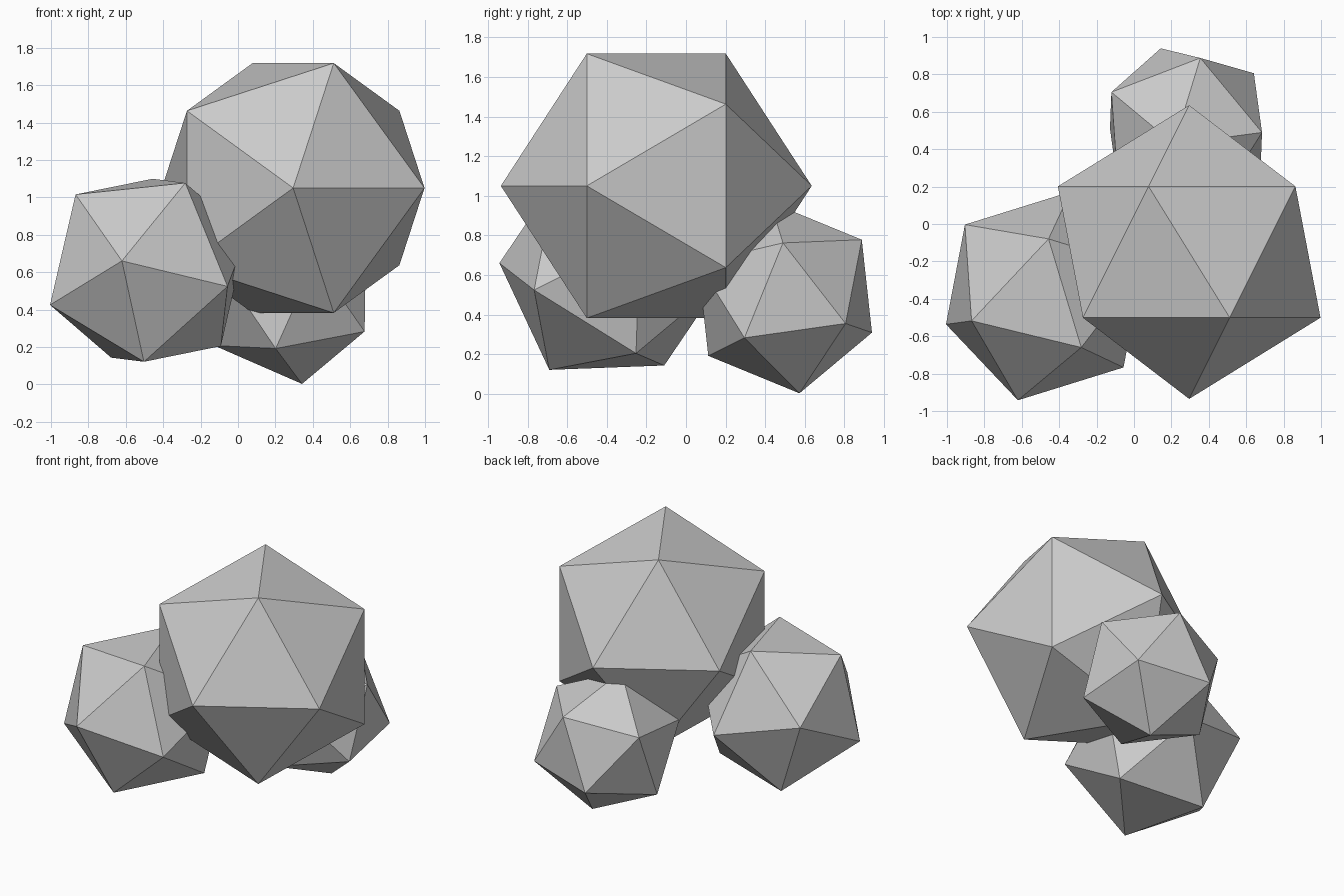
import bpy
from mathutils import Vector, Matrix

if "Cube" in bpy.data.objects:
    bpy.data.objects.remove(bpy.data.objects["Cube"])


def boulder(name, centre, radius, pole, neighbour):
    """Icosahedron aimed so one corner points along pole and the next along neighbour."""
    z = Vector(pole).normalized()
    n = Vector(neighbour)
    x = (n - z * n.dot(z)).normalized()
    y = z.cross(x)
    rot = Matrix((x, y, z)).transposed().to_4x4()
    bpy.ops.mesh.primitive_ico_sphere_add(subdivisions=1, radius=radius)
    ob = bpy.context.object
    ob.name = name
    ob.matrix_world = Matrix.Translation(centre) @ rot
    return ob


# large rock resting on top
boulder("large_rock", (0.295, -0.15, 1.05), 0.785, (0, -1, 0), (0.702, -0.351, 0))
# medium rock at front left
boulder("medium_rock", (-0.48, -0.385, 0.61), 0.577,
        (-0.14, -0.555, 0.05), (0.20, -0.275, 0.47))
# small rock at the back
boulder("small_rock", (0.278, 0.50, 0.485), 0.492,
        (0.077, 0.39, 0.295), (0.362, 0.31, -0.125))
